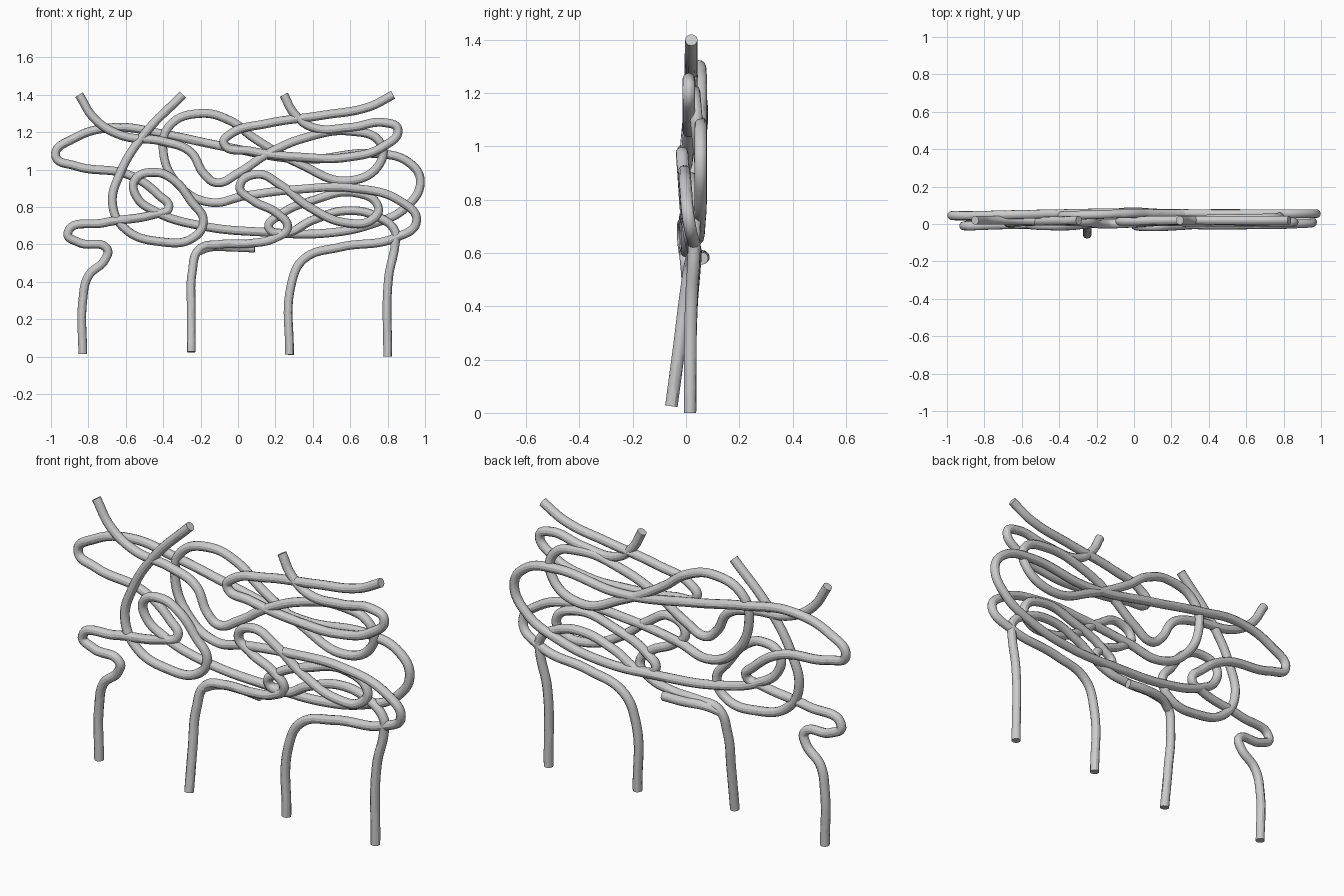
import bpy

RADIUS = 0.0235


def tube(name, points, radius=RADIUS):
    """Smooth round tube through a few (x, y, z) points, converted to mesh."""
    curve = bpy.data.curves.new(name, 'CURVE')
    curve.dimensions = '3D'
    curve.bevel_depth = radius
    curve.bevel_resolution = 4
    curve.resolution_u = 10
    curve.use_fill_caps = True
    spline = curve.splines.new('BEZIER')
    spline.bezier_points.add(len(points) - 1)
    for bp, p in zip(spline.bezier_points, points):
        bp.co = p
        bp.handle_left_type = bp.handle_right_type = 'AUTO'
    obj = bpy.data.objects.new(name, curve)
    bpy.context.collection.objects.link(obj)
    bpy.ops.object.select_all(action='DESELECT')
    obj.select_set(True)
    bpy.context.view_layer.objects.active = obj
    bpy.ops.object.convert(target='MESH')
    bpy.ops.object.shade_smooth_by_angle()


# left top end, around the two big loops, down to the third leg
tube("tube_left_top_to_third_leg", [
    (-.85, .02, 1.40), (-.765, .02, 1.27), (-.63, .02, 1.185), (-.40, .015, 1.15),
    (-.255, .01, 1.095), (-.18, 0, .975), (-.115, 0, .93), (0, .005, .98),
    (.16, .015, 1.085), (.36, .025, 1.17), (.60, .03, 1.205), (.76, .035, 1.145),
    (.76, .045, 1.035), (.59, .055, .94), (.33, .055, 1.03), (.09, .055, 1.165),
    (-.04, .055, 1.26), (-.2, .05, 1.30), (-.365, .045, 1.235), (-.40, .04, 1.10),
    (-.31, .03, .91), (-.15, .02, .825), (.04, .005, .86), (.33, -.005, .895),
    (.62, -.005, .90), (.87, 0, .83), (.955, .01, .725), (.84, .03, .635),
    (.545, .035, .585), (.35, .03, .52), (.285, .02, .385), (.275, .015, .01)])

# second top end, lower loops, right bulge, back across to the first leg
tube("tube_second_top_to_first_leg", [
    (-.295, .02, 1.40), (-.50, .015, 1.19), (-.63, .01, .98), (-.67, .005, .81),
    (-.60, 0, .68), (-.42, 0, .615), (-.24, .005, .635), (-.185, .005, .725),
    (-.25, 0, .83), (-.345, -.01, .945), (-.445, -.01, .985), (-.55, -.005, .945),
    (-.545, 0, .86), (-.44, .01, .775), (-.2, .02, .70), (.15, .035, .665),
    (.47, .045, .66), (.72, .05, .71), (.90, .055, .80), (.975, .055, .94),
    (.91, .055, 1.04), (.74, .055, 1.085), (.35, .055, 1.055), (-.085, .06, 1.125),
    (-.40, .055, 1.19), (-.66, .05, 1.225), (-.88, .045, 1.165), (-.975, .045, 1.075),
    (-.87, .04, 1.02), (-.58, .035, .97), (-.42, .03, .86), (-.37, .02, .795),
    (-.45, .005, .76), (-.72, -.005, .715), (-.91, -.01, .66), (-.85, -.005, .61),
    (-.70, 0, .575), (-.71, .005, .52), (-.80, .01, .43), (-.83, .015, .30),
    (-.83, .015, .015)])

# flat loop joining the two right-hand top ends
tube("tube_right_top_loop", [
    (.83, .02, 1.40), (.70, .02, 1.335), (.45, .02, 1.29), (.15, .02, 1.245),
    (-.04, .015, 1.19), (-.075, .015, 1.14), (.06, .015, 1.10), (.36, .01, 1.065),
    (.58, .01, 1.065), (.78, .01, 1.125), (.855, .01, 1.215), (.79, .01, 1.25),
    (.60, .015, 1.225), (.40, .02, 1.225), (.30, .02, 1.30), (.245, .02, 1.40)])

# second leg, small front loops, fourth leg
tube("tube_second_leg_to_fourth_leg", [
    (-.25, -.055, .025), (-.25, -.025, .25), (-.245, 0, .45), (-.205, .02, .575),
    (-.10, .035, .60), (.06, .03, .605), (.20, .02, .635), (.265, .01, .69),
    (.21, 0, .765), (.08, -.005, .835), (.01, -.01, .91), (.10, -.015, .975),
    (.23, -.01, .915), (.38, 0, .80), (.58, .01, .715), (.72, .015, .735),
    (.75, .02, .80), (.63, .02, .875), (.40, .015, .835), (.22, .015, .755),
    (.165, .02, .69), (.25, .025, .66), (.40, .03, .73), (.58, .035, .78),
    (.74, .035, .75), (.84, .03, .67), (.84, .03, .60), (.805, .02, .42),
    (.80, .015, .0)])

# short stub branching off behind the second leg
tube("leg_stub", [(-.22, .015, .56), (-.15, .045, .585), (-.03, .065, .585),
                  (.09, .06, .58)])
